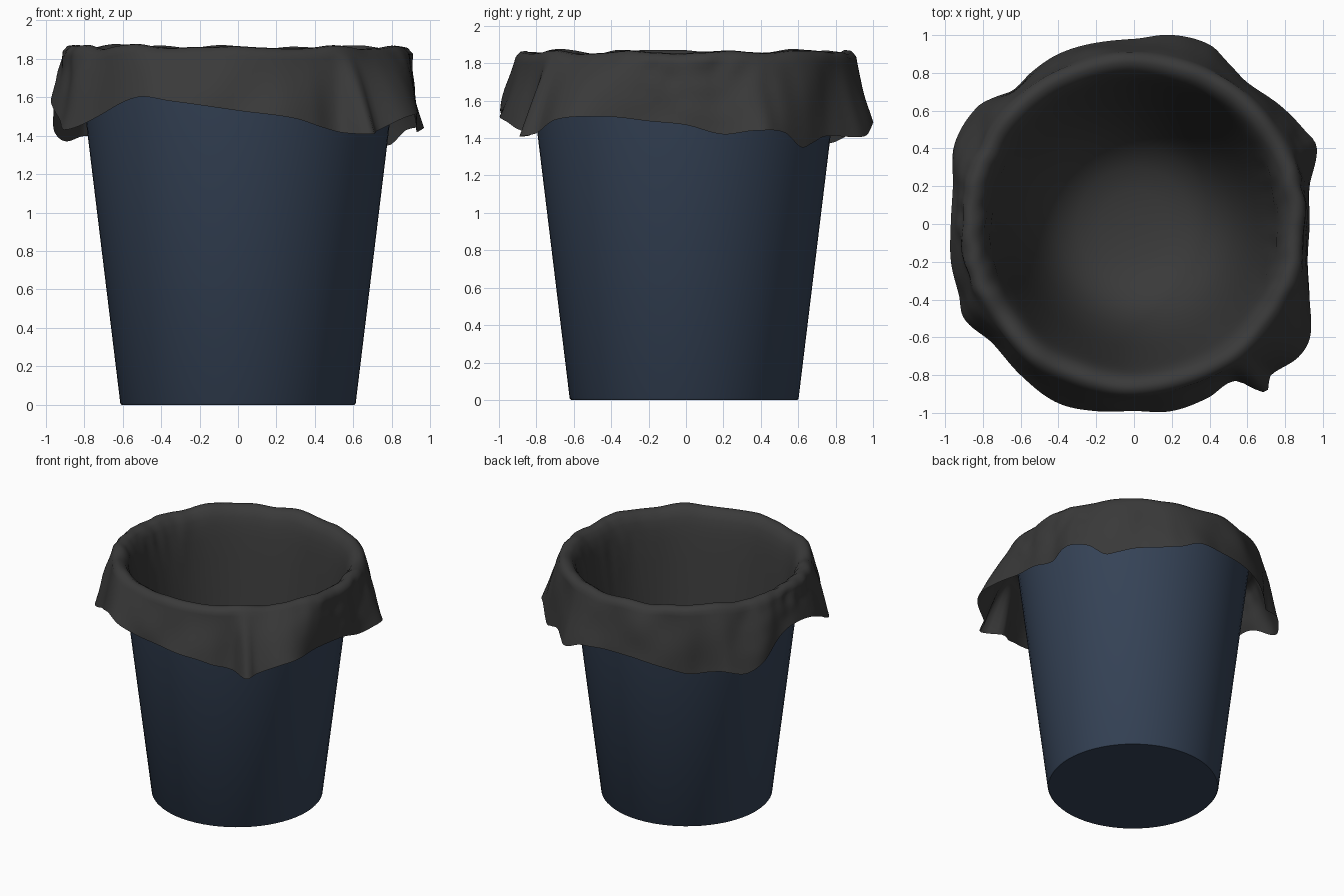
import bpy, bmesh, math
from mathutils import noise, Vector

if "Cube" in bpy.data.objects:
    bpy.data.objects.remove(bpy.data.objects["Cube"])


def material(name, color):
    m = bpy.data.materials.new(name)
    m.diffuse_color = (*color, 1)
    m.use_nodes = True
    m.node_tree.nodes["Principled BSDF"].inputs["Base Color"].default_value = m.diffuse_color
    return m


def loft(name, rings, mat, cap_start=False, cap_end=False, angle=60):
    """Skin a list of closed rings of points."""
    bm = bmesh.new()
    vs = [[bm.verts.new(p) for p in ring] for ring in rings]
    n = len(vs[0])
    for a, b in zip(vs, vs[1:]):
        for i in range(n):
            j = (i + 1) % n
            bm.faces.new((a[i], a[j], b[j], b[i]))
    if cap_start:
        bm.faces.new(vs[0][::-1])
    if cap_end:
        bm.faces.new(vs[-1])
    bmesh.ops.recalc_face_normals(bm, faces=bm.faces[:])
    me = bpy.data.meshes.new(name)
    bm.to_mesh(me)
    bm.free()
    ob = bpy.data.objects.new(name, me)
    bpy.context.collection.objects.link(ob)
    me.materials.append(mat)
    bpy.ops.object.select_all(action='DESELECT')
    ob.select_set(True)
    bpy.context.view_layer.objects.active = ob
    bpy.ops.object.shade_smooth_by_angle(angle=math.radians(angle))
    return ob


def hermite(keys, a):
    """Periodic smooth interpolation of (degree, value) keys."""
    k = [(d - 360, v) for d, v in keys[-2:]] + keys + [(d + 360, v) for d, v in keys[:2]]
    for i in range(1, len(k) - 2):
        if k[i][0] <= a <= k[i + 1][0]:
            (x0, y0), (x1, y1), (x2, y2), (x3, y3) = k[i - 1:i + 3]
            h = x2 - x1
            t = (a - x1) / h
            m1, m2 = (y2 - y0) / (x2 - x0) * h, (y3 - y1) / (x3 - x1) * h
            return ((2*t**3 - 3*t*t + 1) * y1 + (t**3 - 2*t*t + t) * m1
                    + (3*t*t - 2*t**3) * y2 + (t**3 - t*t) * m2)


CY = -0.01
blue = material("bin_blue", (0.036, 0.056, 0.095))
black = material("bag_black", (0.042, 0.042, 0.042))

# Tapered bin with thin walls and a floor
profile = [(0.605, 0), (0.612, 0.008), (0.83, 1.80), (0.818, 1.80), (0.6, 0.02)]
N = 64
loft("bin", [[(r * math.cos(2*math.pi*i/N), CY + r * math.sin(2*math.pi*i/N), z)
              for i in range(N)] for r, z in profile], blue, True, True, 40)

# Hem of the folded bag: how far out and how low it hangs around the rim
hem_r = [(0, .93), (12, .95), (23, 1.05), (29, 1.03), (38, 1.0), (51, .96), (60, .99),
         (67, 1.03), (79, 1.02), (90, .98), (114, .985), (124, .97), (132, .955),
         (138, 1.0), (143, 1.035), (156, 1.04), (168, .98), (180, .97), (192, .99),
         (202, 1.0), (209, 1.03), (220, .98), (233, 1.0), (247, 1.03), (259, 1.01),
         (270, .99), (281, 1.01), (293, 1.0), (303, .99), (308, 1.13), (312, 1.08),
         (321, 1.12), (327, 1.11), (337, 1.01), (348, .94)]
hem_z = [(0, 1.47), (12, 1.42), (21, 1.44), (31, 1.43), (38, 1.35), (43, 1.37),
         (51, 1.41), (68, 1.41), (78, 1.48), (100, 1.48), (115, 1.43), (128, 1.37),
         (140, 1.40), (149, 1.37), (157, 1.42), (167, 1.54), (175, 1.59), (188, 1.58),
         (200, 1.5), (209, 1.43), (222, 1.5), (239, 1.6), (250, 1.58), (270, 1.53),
         (287, 1.49), (297, 1.44), (309, 1.41), (322, 1.5), (335, 1.515), (348, 1.49)]

# Bag: sagging floor, lining, rolled rim, then the loose skirt outside
inner = [(0.05, .08), (0.18, .09), (0.30, .125), (0.40, .19), (0.475, .29), (0.535, .42),
         (0.60, .65), (0.65, .95), (0.695, 1.25), (0.73, 1.5), (0.753, 1.65), (0.769, 1.73),
         (0.787, 1.79), (0.813, 1.837), (0.85, 1.861), (0.882, 1.857), (0.907, 1.83)]
M = 240
rings = []
steps = 14
for s in range(len(inner) + steps):
    ring = []
    for i in range(M):
        a = 360 * i / M
        c, sn = math.cos(math.radians(a)), math.sin(math.radians(a))
        lump = noise.noise(Vector((c * 2.3, sn * 2.3, 4)))
        side = max(0, abs(c) - 0.75) * 4
        rim = 0.03 * lump + 0.012 * noise.noise(Vector((c * 5, sn * 5, 1)))
        if s < len(inner):
            r, z = inner[s]
            w = max(0, (z - 1.2) / 0.65)
            r += 0.018 * w * lump
            z += rim * w
            pleat = w * 0.8
        else:
            t = (s - len(inner) + 1) / steps
            r0, z0 = inner[-1]
            r0 += 0.018 * lump
            z0 += rim
            z = z0 + (hermite(hem_z, a) - z0) * t
            r = r0 + (hermite(hem_r, a) - r0) * (0.25 * math.sin(t * math.pi / 2) + 0.75 * t)
            # soft dents in the hanging cloth
            r += 0.03 * t * (1 - t) * 4 * noise.noise(Vector((c * 4, sn * 4, z * 2)))
            r = max(r, 0.845)
            pleat = 1 - t
        # crumples on the left and right
        r += 0.022 * side * pleat * noise.noise(Vector((c * 3, sn * 9, z * 9)))
        ring.append((r * c, r * sn, z))
    rings.append(ring)
loft("bin_bag", rings, black, True, False, 80)
